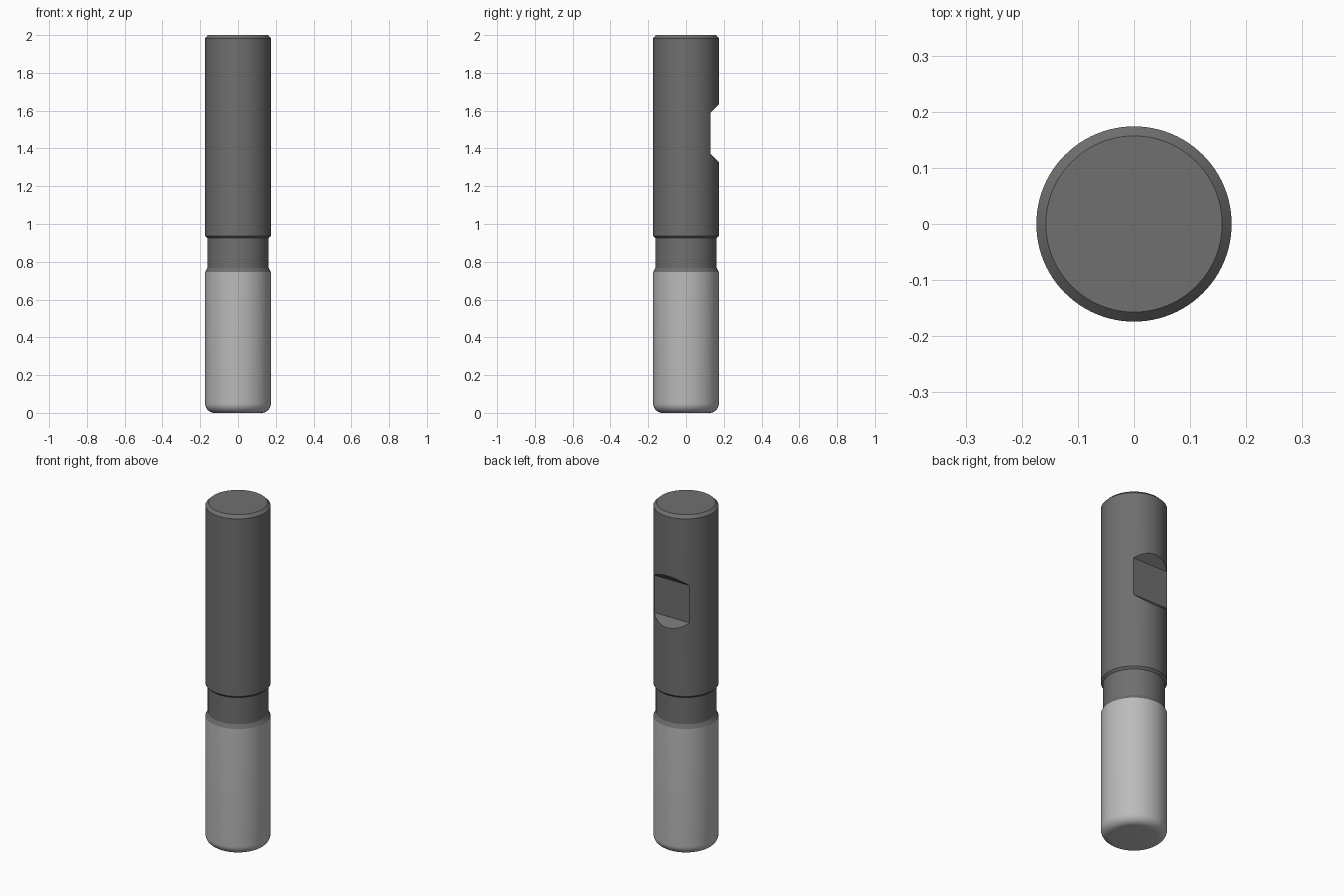
import bpy, bmesh, math

if "Cube" in bpy.data.objects:
    bpy.data.objects.remove(bpy.data.objects["Cube"])

SEG = 96
R, NECK = 0.174, 0.162


def material(name, v):
    m = bpy.data.materials.new(name)
    m.diffuse_color = (v, v, v, 1)
    m.use_nodes = True
    m.node_tree.nodes["Principled BSDF"].inputs["Base Color"].default_value = m.diffuse_color
    return m


def add_object(name, bm, mat=None):
    bmesh.ops.recalc_face_normals(bm, faces=bm.faces)
    me = bpy.data.meshes.new(name)
    bm.to_mesh(me)
    bm.free()
    ob = bpy.data.objects.new(name, me)
    bpy.context.collection.objects.link(ob)
    if mat:
        me.materials.append(mat)
    return ob


def lathe(name, profile, mat):
    """Stack rings of (radius, z) and cap both ends."""
    bm = bmesh.new()
    rings = [[bm.verts.new((r * math.cos(2 * math.pi * i / SEG),
                            r * math.sin(2 * math.pi * i / SEG), z))
              for i in range(SEG)] for r, z in profile]
    for a, b in zip(rings, rings[1:]):
        for i in range(SEG):
            j = (i + 1) % SEG
            bm.faces.new((a[i], a[j], b[j], b[i]))
    bm.faces.new(rings[0])
    bm.faces.new(rings[-1])
    return add_object(name, bm, mat)


def smooth(ob, angle):
    bpy.ops.object.select_all(action='DESELECT')
    ob.select_set(True)
    bpy.context.view_layer.objects.active = ob
    bpy.ops.object.shade_smooth_by_angle(angle=math.radians(angle))


# Shank with relieved neck and chamfered top
shank = lathe("shank", [(R, 0.745), (NECK, 0.768), (NECK, 0.925), (R, 0.937),
                        (R, 1.983), (0.157, 2.0)], material("dark_steel", 0.16))

# Cutting end with rounded bottom corner
F = 0.05
corner = [(R - F + F * math.sin(t), F - F * math.cos(t))
          for t in (math.pi / 2 * k / 10 for k in range(11))]
cutting_end = lathe("cutting_end", corner + [(R, 0.745)],
                    material("light_steel", 0.5))

# Clamping flat: trapezoid prism cut from the back of the shank
bm = bmesh.new()
section = [(0.131, 1.37), (0.131, 1.59), (0.231, 1.69), (0.231, 1.27)]
face = bm.faces.new([bm.verts.new((-0.3, y, z)) for y, z in section])
ext = bmesh.ops.extrude_face_region(bm, geom=[face])
bmesh.ops.translate(bm, vec=(0.6, 0, 0),
                    verts=[v for v in ext["geom"] if isinstance(v, bmesh.types.BMVert)])
cutter = add_object("flat_cutter", bm)
cutter.hide_render = True

mod = shank.modifiers.new("clamping_flat", 'BOOLEAN')
mod.operation = 'DIFFERENCE'
mod.solver = 'EXACT'
mod.object = cutter
bpy.context.view_layer.objects.active = shank
bpy.ops.object.modifier_apply(modifier=mod.name)
bpy.data.objects.remove(cutter)

smooth(shank, 20)
smooth(cutting_end, 30)
